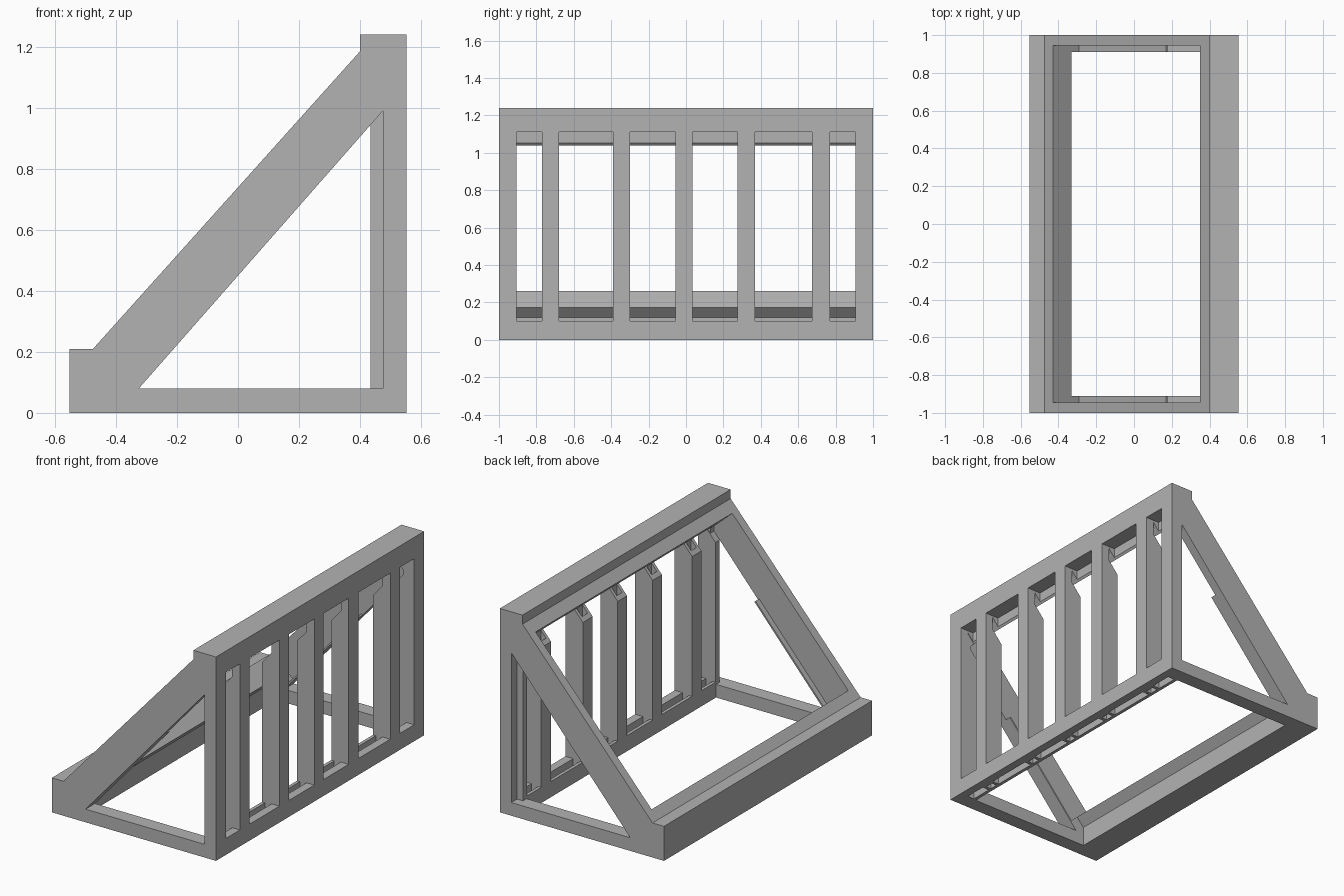
import bpy
import bmesh

cube = bpy.data.objects.get("Cube")
if cube:
    bpy.data.objects.remove(cube, do_unlink=True)

grey = bpy.data.materials.new("plain_grey")
grey.use_nodes = True
GREY = (0.45, 0.45, 0.45, 1)
grey.diffuse_color = GREY
grey.node_tree.nodes["Principled BSDF"].inputs["Base Color"].default_value = GREY


def prism(name, profile, y0, y1):
    """Extrude an (x, z) profile from y0 to y1."""
    bm = bmesh.new()
    face = bm.faces.new([bm.verts.new((x, y0, z)) for x, z in profile])
    grown = bmesh.ops.extrude_face_region(bm, geom=[face])["geom"]
    verts = [v for v in grown if isinstance(v, bmesh.types.BMVert)]
    bmesh.ops.translate(bm, verts=verts, vec=(0, y1 - y0, 0))
    bmesh.ops.recalc_face_normals(bm, faces=bm.faces[:])
    mesh = bpy.data.meshes.new(name)
    bm.to_mesh(mesh)
    bm.free()
    mesh.materials.append(grey)
    obj = bpy.data.objects.new(name, mesh)
    bpy.context.collection.objects.link(obj)
    return obj


def box(name, x0, x1, y0, y1, z0, z1):
    return prism(name, [(x0, z0), (x1, z0), (x1, z1), (x0, z1)], y0, y1)


def cut(target, cutters):
    """Subtract the cutters, bake the result and delete the cutters."""
    for cutter in cutters:
        cutter.hide_render = True
        mod = target.modifiers.new("cut", "BOOLEAN")
        mod.operation = "DIFFERENCE"
        mod.solver = "EXACT"
        mod.object = cutter
    bpy.context.view_layer.update()
    graph = bpy.context.evaluated_depsgraph_get()
    mesh = bpy.data.meshes.new_from_object(target.evaluated_get(graph))
    target.modifiers.clear()
    target.data = mesh
    for cutter in cutters:
        bpy.data.objects.remove(cutter, do_unlink=True)


# Slatted gaps in the upright wall, as y ranges
gaps = [(-0.905, -0.77), (-0.68, -0.39), (-0.30, -0.055),
        (0.035, 0.275), (0.37, 0.675), (0.77, 0.905)]

# Main frame: wedge outline, hollowed out
frame = prism("wedge_frame", [(-0.552, 0), (0.552, 0), (0.552, 1.24), (0.40, 1.24),
                              (0.40, 1.185), (-0.475, 0.21), (-0.552, 0.21)], -1, 1)
cutters = [
    # triangular side opening
    prism("side_cutter", [(-0.325, 0.08), (0.475, 0.08), (0.475, 0.99)], -1.1, 1.1),
    # inner space between the beams
    prism("inner_cutter", [(-0.38, -0.1), (-0.38, 0.12), (-0.33, 0.175), (-0.43, 0.26),
                           (-0.63, 0.44), (0.15, 1.31), (0.35, 1.13), (0.45, 1.04),
                           (0.50, 1.10), (0.50, -0.1)], -0.91, 0.91),
    # sloping recess that leaves a thin lip on the lower half of each side beam
    prism("recess_cutter", [(-0.63, 0.44), (-0.43, 0.26), (-0.29, 0.135), (0.17, 0.658),
                            (0.20, 0.631), (0.473, 0.95), (0.473, 1.02), (0.45, 1.04),
                            (0.35, 1.13), (0.15, 1.31)], -0.945, 0.945),
]
cutters += [box("gap_cutter", 0.46, 0.6, a, b, 0.10, 1.11) for a, b in gaps]
cut(frame, cutters)

# Hollow slats behind each wall bar, with tops cut along the slope
slat_profile = [(0.435, 0), (0.50, 0), (0.50, 1.02), (0.435, 0.945)]
hollow_profile = [(0.455, -0.1), (0.49, -0.1), (0.49, 1.1), (0.455, 1.1)]
for left, right in zip(gaps, gaps[1:]):
    slat = prism("slat", slat_profile, left[1], right[0])
    cut(slat, [prism("slat_cutter", hollow_profile, left[1] + 0.02, right[0] - 0.02)])

# Half slats against the end posts
for side in (-1, 1):
    y0, y1 = sorted((side * 0.905, side * 0.945))
    prism("end_slat", slat_profile, y0, y1)

# Low strips that close the channel at the foot of the wall
for a, b in gaps:
    box("channel_strip", 0.435, 0.455, a, b, 0, 0.095)
